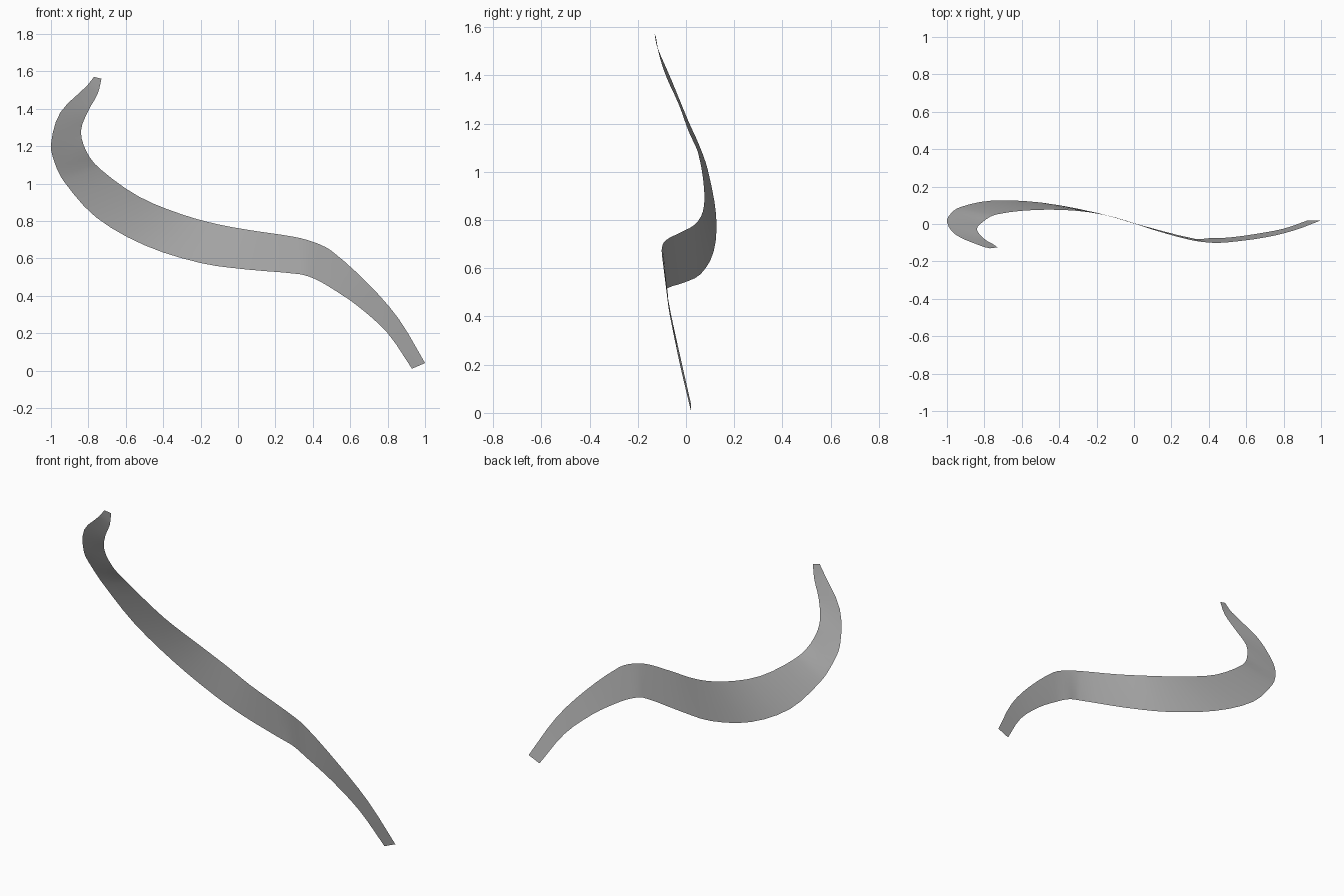
import bpy
import bmesh
from mathutils import Vector

default_cube = bpy.data.objects.get("Cube")
if default_cube:
    bpy.data.objects.remove(default_cube, do_unlink=True)

STEPS = 3   # spans between neighbouring control points
ACROSS = 2  # faces across the width

# Control points of the two long edges, from the curled tip to the lower end
outer_edge = [
    (-.77, -.13, 1.57), (-.81, -.12, 1.52), (-.95, -.06, 1.38), (-1, .01, 1.21),
    (-.98, .055, 1.11), (-.93, .09, 1.01), (-.76, .125, .82), (-.5, .115, .67),
    (-.2, .06, .575), (.05, -.01, .54), (.33, -.08, .515), (.41, -.075, .49),
    (.5, -.073, .44), (.64, -.055, .345), (.8, -.025, .2), (.93, .02, .01),
]
inner_edge = [
    (-.73, -.125, 1.56), (-.75, -.11, 1.48), (-.8, -.08, 1.39), (-.84, -.03, 1.28),
    (-.81, .01, 1.17), (-.74, .05, 1.08), (-.53, .075, .93), (-.3, .07, .835),
    (-.1, .035, .78), (.1, -.03, .745), (.3, -.085, .715), (.41, -.1, .685),
    (.5, -.098, .64), (.7, -.072, .46), (.86, -.033, .275), (1, .02, .04),
]


def smooth_path(points):
    """Pass a smooth curve through the points, with tangents scaled to spacing."""
    pts = [Vector(p) for p in points]
    knots = [0.0]
    for a, b in zip(pts, pts[1:]):
        knots.append(knots[-1] + (b - a).length)
    last = len(pts) - 1
    tangents = []
    for i in range(len(pts)):
        before, after = max(i - 1, 0), min(i + 1, last)
        tangents.append((pts[after] - pts[before]) / (knots[after] - knots[before]))
    path = []
    for i in range(last):
        span = knots[i + 1] - knots[i]
        for step in range(STEPS):
            t = step / STEPS
            rise = t * t * (3 - 2 * t)
            path.append(pts[i].lerp(pts[i + 1], rise)
                        + tangents[i] * span * t * (1 - t) ** 2
                        - tangents[i + 1] * span * t * t * (1 - t))
    path.append(pts[last])
    return path


def make_material(name, colour):
    material = bpy.data.materials.new(name)
    material.use_nodes = True
    material.diffuse_color = colour
    shader = next(n for n in material.node_tree.nodes if n.type == 'BSDF_PRINCIPLED')
    shader.inputs["Base Color"].default_value = colour
    return material


# Thin curved ribbon, bridged between its two edges
bm = bmesh.new()
rows = []
for low, high in zip(smooth_path(outer_edge), smooth_path(inner_edge)):
    rows.append([bm.verts.new(low.lerp(high, k / ACROSS)) for k in range(ACROSS + 1)])
for row, following in zip(rows, rows[1:]):
    for k in range(ACROSS):
        face = bm.faces.new((row[k], following[k], following[k + 1], row[k + 1]))
        face.smooth = True

mesh = bpy.data.meshes.new("curved_ribbon")
bm.to_mesh(mesh)
bm.free()
mesh.materials.append(make_material("plain grey", (.45, .45, .45, 1)))
ribbon = bpy.data.objects.new("curved_ribbon", mesh)
bpy.context.collection.objects.link(ribbon)
